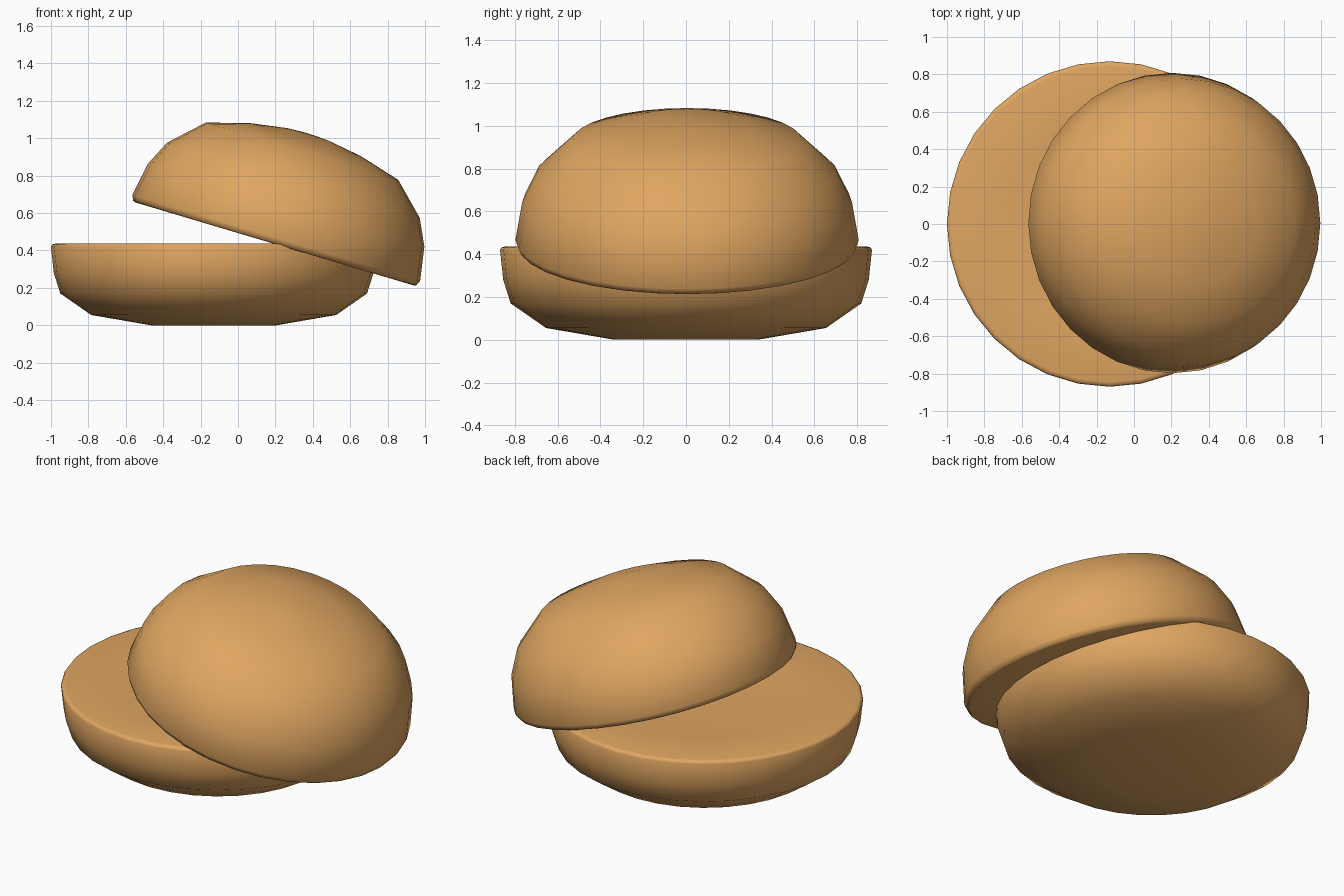
import bpy, bmesh
from math import radians
from mathutils import Matrix

cube = bpy.data.objects.get("Cube")
if cube:
    bpy.data.objects.remove(cube, do_unlink=True)

crust = bpy.data.materials.new("golden_crust")
crust.use_nodes = True
COLOR = (0.74, 0.38, 0.12, 1)
crust.diffuse_color = COLOR
bsdf = crust.node_tree.nodes["Principled BSDF"]
bsdf.inputs["Base Color"].default_value = COLOR
bsdf.inputs["Roughness"].default_value = 0.8


def lathe(name, profile, location, tilt=0.0, segments=32):
    """Spin a (radius, height) profile around z into a closed, smooth body."""
    bm = bmesh.new()
    verts = [bm.verts.new((r, 0, z)) for r, z in profile]
    edges = [bm.edges.new(pair) for pair in zip(verts, verts[1:])]
    bmesh.ops.spin(bm, geom=verts + edges, cent=(0, 0, 0), axis=(0, 0, 1),
                   angle=radians(360), steps=segments)
    bmesh.ops.remove_doubles(bm, verts=bm.verts, dist=0.0005)
    bmesh.ops.recalc_face_normals(bm, faces=bm.faces)
    bmesh.ops.transform(bm, verts=bm.verts,
                        matrix=Matrix.Translation(location) @ Matrix.Rotation(tilt, 4, 'Y'))
    mesh = bpy.data.meshes.new(name)
    bm.to_mesh(mesh)
    bm.free()
    mesh.materials.append(crust)
    obj = bpy.data.objects.new(name, mesh)
    bpy.context.collection.objects.link(obj)
    bpy.ops.object.select_all(action='DESELECT')
    obj.select_set(True)
    bpy.context.view_layer.objects.active = obj
    bpy.ops.object.shade_smooth_by_angle(angle=radians(50))
    return obj


# Lower half: rounded underside, soft rim, slightly dished cut face
lathe("bottom_bun",
      [(0, 0), (0.335, 0), (0.655, 0.055), (0.82, 0.17), (0.855, 0.28),
       (0.87, 0.42), (0.863, 0.432), (0.845, 0.437), (0.55, 0.42), (0, 0.41)],
      (-0.13, 0, 0))

# Upper half: dome leaning sideways on the lower half
lathe("top_bun",
      [(0, 0.015), (0.5, 0.01), (0.775, 0), (0.79, 0.005), (0.803, 0.033),
       (0.772, 0.215), (0.705, 0.355), (0.537, 0.517), (0.308, 0.582),
       (0.11, 0.613), (0, 0.618)],
      (0.195, 0.005, 0.435), radians(16.6))
